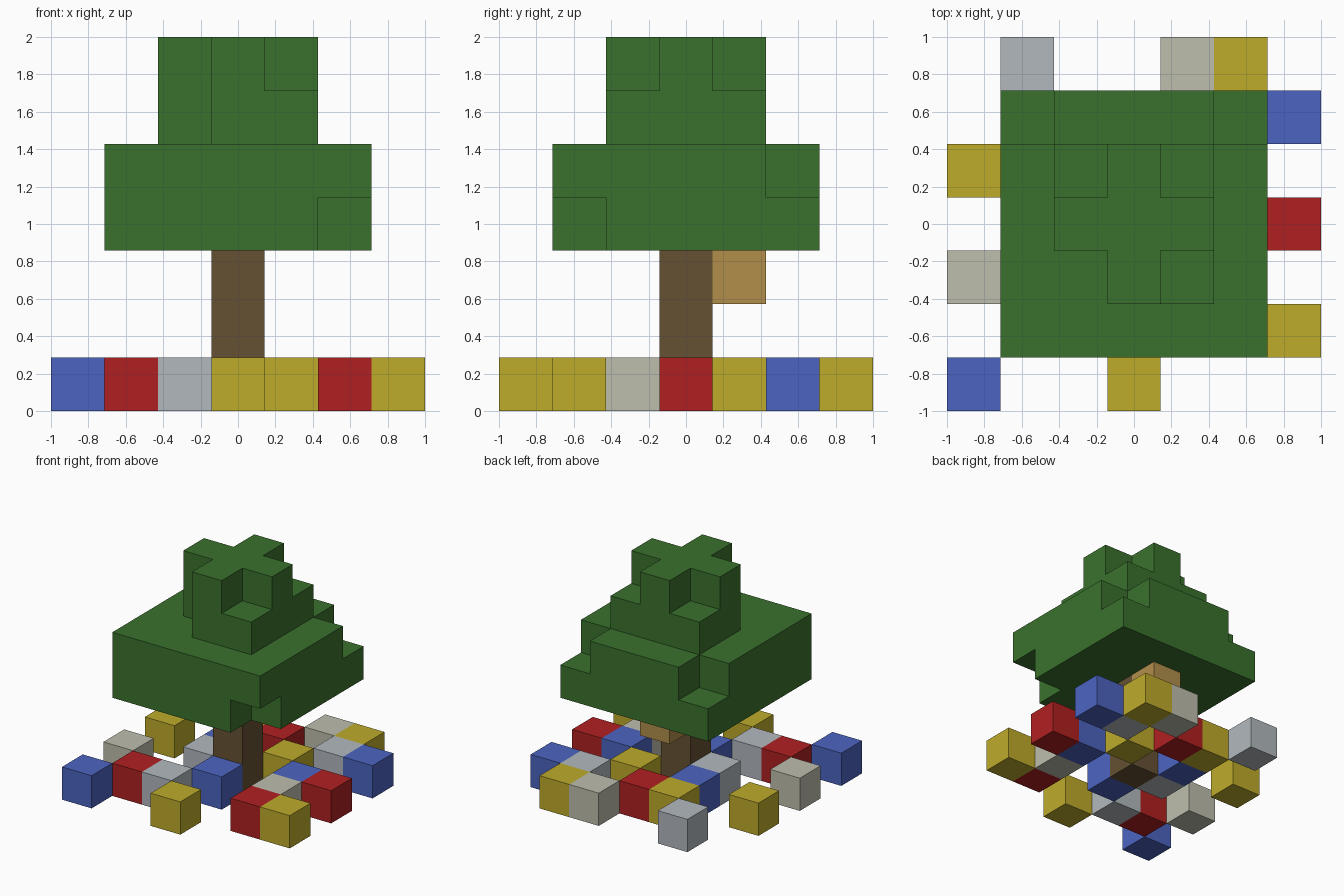
import bpy, bmesh

cube = bpy.data.objects.get("Cube")
if cube:
    bpy.data.objects.remove(cube, do_unlink=True)

CELL = 2 / 7


def material(name, rgb):
    linear = [((c / 255 + 0.055) / 1.055) ** 2.4 for c in rgb] + [1]
    mat = bpy.data.materials.new(name)
    mat.use_nodes = True
    mat.diffuse_color = linear
    mat.node_tree.nodes["Principled BSDF"].inputs["Base Color"].default_value = linear
    return mat


leaf = material("leaf green", (58, 113, 45))
bark = material("bark brown", (102, 81, 51))
honey = material("honey tan", (177, 142, 74))
petals = {
    "Y": ("yellow", material("flower yellow", (190, 171, 43))),
    "R": ("red", material("flower red", (176, 32, 33))),
    "U": ("blue", material("flower blue", (76, 100, 193))),
    "G": ("grey", material("cool grey", (178, 185, 190))),
    "B": ("beige", material("warm grey", (190, 190, 174))),
}


def finish(name, bm, mat):
    mesh = bpy.data.meshes.new(name)
    bm.to_mesh(mesh)
    bm.free()
    mesh.materials.append(mat)
    obj = bpy.data.objects.new(name, mesh)
    bpy.context.collection.objects.link(obj)
    return obj


def add_block(bm, x, y, z, height=1):
    """Block whose lowest corner sits at a grid cell counted from the model's corner."""
    verts = bmesh.ops.create_cube(bm, size=CELL)["verts"]
    for v in verts:
        v.co.z = (v.co.z + CELL / 2) * height + z * CELL
        v.co.x += (x - 3) * CELL
        v.co.y += (y - 3) * CELL


def block(name, mat, x, y, z, height=1):
    bm = bmesh.new()
    add_block(bm, x, y, z, height)
    return finish(name, bm, mat)


def block_cluster(name, cells, mat):
    """Weld blocks into one shell: drop shared inner faces, merge flat areas."""
    bm = bmesh.new()
    for cell in cells:
        add_block(bm, *cell)
    bmesh.ops.remove_doubles(bm, verts=bm.verts, dist=CELL / 100)
    seen = {}
    for face in bm.faces:
        key = tuple(round(c / CELL * 2) for c in face.calc_center_median())
        seen.setdefault(key, []).append(face)
    inner = [f for faces in seen.values() if len(faces) > 1 for f in faces]
    bmesh.ops.delete(bm, geom=inner, context="FACES")
    bmesh.ops.recalc_face_normals(bm, faces=bm.faces)
    bmesh.ops.dissolve_limit(bm, angle_limit=0.01, verts=bm.verts, edges=bm.edges)
    return finish(name, bm, mat)


def tier(z, first, last, missing=()):
    span = range(first, last + 1)
    return [(x, y, z) for x in span for y in span if (x, y) not in missing]


# Trunk and the hanging nest behind it
block("trunk", bark, 3, 3, 0, height=3)
block("nest", honey, 3, 4, 2)

# Wide lower canopy and narrow crown, with their missing corners
block_cluster("lower_canopy",
              tier(3, 1, 5, [(5, 1)]) + tier(4, 1, 5, [(1, 5), (5, 5)]), leaf)
block_cluster("crown",
              tier(5, 2, 4, [(2, 2)])
              + tier(6, 2, 4, [(2, 2), (2, 4), (4, 2), (4, 4)]), leaf)

# Flower blocks on the ground, back row first
garden = [
    ".G..BY.",
    "..YR.GU",
    "Y.U.Y..",
    "..G..UR",
    "B..U.B.",
    ".RG..RY",
    "U..Y...",
]
for y, row in enumerate(reversed(garden)):
    for x, key in enumerate(row):
        if key in petals:
            colour, mat = petals[key]
            block(f"{colour}_flower_block", mat, x, y, 0)
